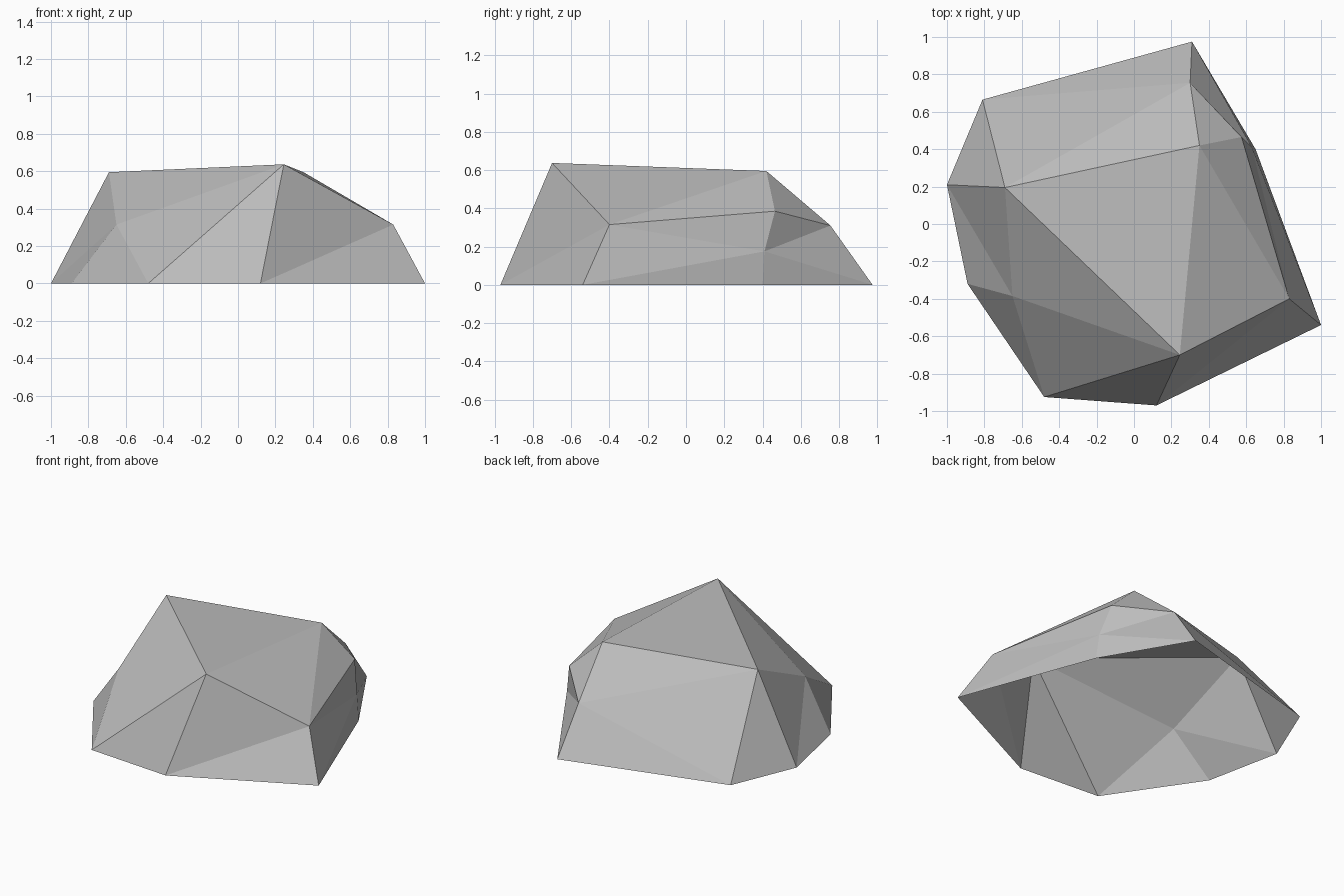
import bpy
import bmesh

# Remove the default cube
default = bpy.data.objects.get("Cube")
if default:
    bpy.data.objects.remove(default, do_unlink=True)

# One plain stone colour
stone = bpy.data.materials.new("stone_grey")
stone.use_nodes = True
colour = (0.5, 0.5, 0.5, 1)
stone.diffuse_color = colour
stone.node_tree.nodes["Principled BSDF"].inputs["Base Color"].default_value = colour

# Ground outline of the boulder (x, y)
ground = {
    "west": (-1, .21), "northwest": (-.81, .665), "north": (.31, .975),
    "east": (.65, .4), "southeast": (1, -.54), "south": (.12, -.97),
    "southwest": (-.48, -.925), "westsouth": (-.89, -.32),
}
# Shoulder corners and crown corners (x, y, z)
raised = {
    "back_shoulder": (.3, .755, .31), "east_shoulder": (.575, .465, .385),
    "east_notch": (.63, .41, .175), "right_shoulder": (.83, -.4, .315),
    "left_shoulder": (-.65, -.385, .315),
    "left_crown": (-.69, .195, .595), "back_crown": (.35, .42, .595),
    "front_crown": (.245, -.7, .637),
}

bm = bmesh.new()
corner = {name: bm.verts.new((*xy, 0)) for name, xy in ground.items()}
corner.update({name: bm.verts.new(p) for name, p in raised.items()})


def facet(*names):
    bm.faces.new([corner[n] for n in names])


def fan(centre, *ring):
    """Flat facets spreading from one corner to a closed ring around it."""
    for a, b in zip(ring, ring[1:] + ring[:1]):
        facet(centre, a, b)


# Facets around the three main shoulders
fan("left_shoulder", "left_crown", "west", "westsouth", "southwest", "front_crown")
fan("right_shoulder", "front_crown", "south", "southeast", "east_notch",
    "east_shoulder", "back_crown")
fan("back_shoulder", "northwest", "left_crown", "back_crown", "east_shoulder",
    "east_notch", "north")

# Crown and the facets between the shoulders
facet("left_crown", "front_crown", "back_crown")
facet("left_crown", "northwest", "west")
facet("front_crown", "southwest", "south")
facet("east_notch", "southeast", "east")
facet("east_notch", "east", "north")

bmesh.ops.recalc_face_normals(bm, faces=bm.faces[:])
# Keep the outside facing up on the open shell
if sum(f.normal.z * f.calc_area() for f in bm.faces) < 0:
    bmesh.ops.reverse_faces(bm, faces=bm.faces[:])

mesh = bpy.data.meshes.new("boulder")
bm.to_mesh(mesh)
bm.free()
mesh.materials.append(stone)
boulder = bpy.data.objects.new("boulder", mesh)
bpy.context.collection.objects.link(boulder)
